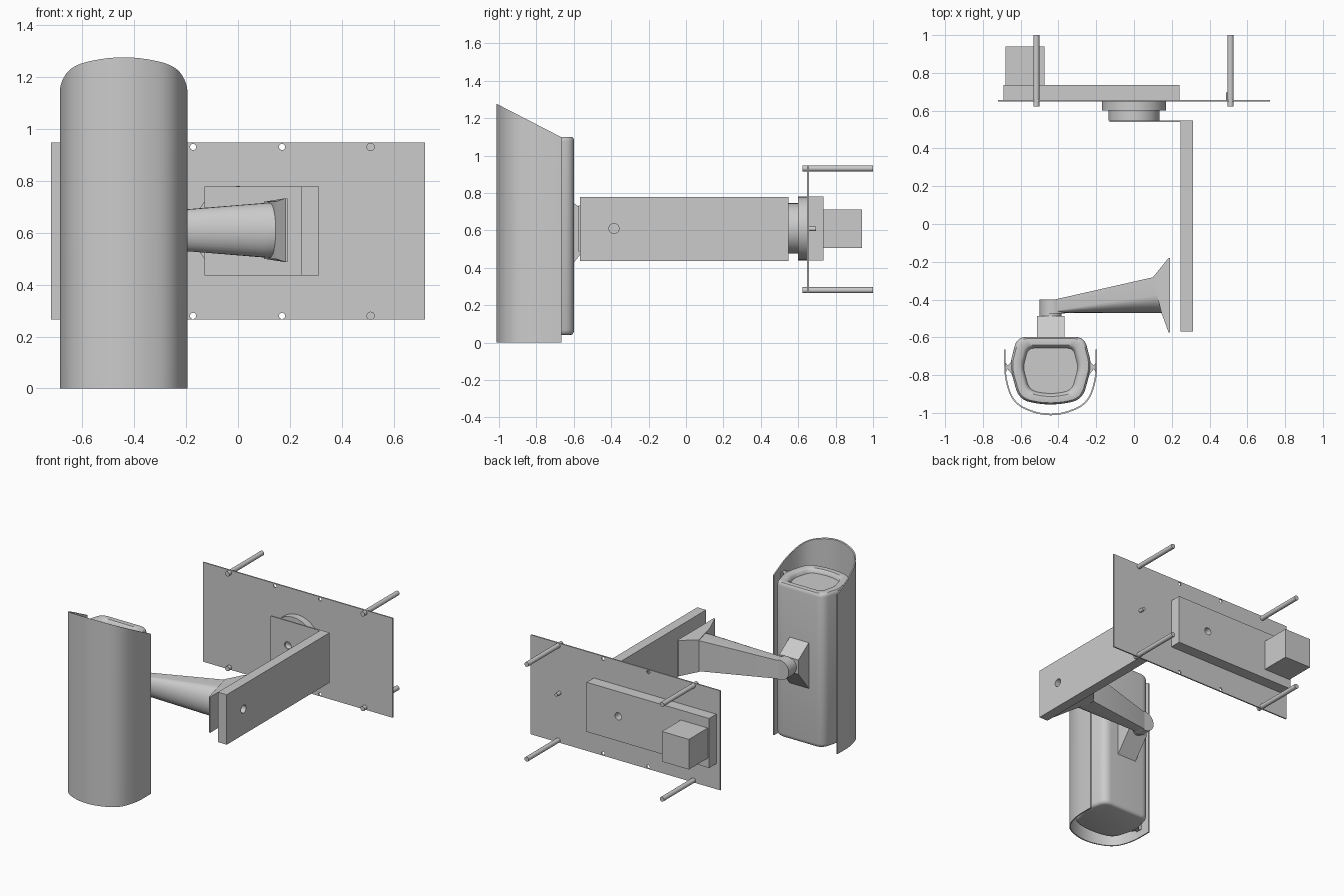
import bpy, math
from mathutils import Vector

if "Cube" in bpy.data.objects:
    bpy.data.objects.remove(bpy.data.objects["Cube"])

CX = -0.441   # camera centre in x
ZC = 0.61     # height of the pivot axis


def loft(name, rings, smooth=True):
    """Closed skin over rings of equal length, capped at both ends."""
    n = len(rings[0])
    verts = [v for r in rings for v in r]
    faces = [(k * n + i, k * n + (i + 1) % n, (k + 1) * n + (i + 1) % n, (k + 1) * n + i)
             for k in range(len(rings) - 1) for i in range(n)]
    faces += [tuple(range(n))[::-1], tuple(range(len(verts) - n, len(verts)))]
    me = bpy.data.meshes.new(name)
    me.from_pydata(verts, [], faces)
    ob = bpy.data.objects.new(name, me)
    bpy.context.collection.objects.link(ob)
    bpy.ops.object.select_all(action='DESELECT')
    ob.select_set(True)
    bpy.context.view_layer.objects.active = ob
    bpy.ops.object.mode_set(mode='EDIT')
    bpy.ops.mesh.select_all(action='SELECT')
    bpy.ops.mesh.normals_make_consistent(inside=False)
    bpy.ops.object.mode_set(mode='OBJECT')
    if smooth:
        bpy.ops.object.shade_smooth_by_angle(angle=math.radians(35))
    return ob


def box(name, x0, x1, y0, y1, z0, z1):
    ring = lambda z: [(x0, y0, z), (x1, y0, z), (x1, y1, z), (x0, y1, z)]
    return loft(name, [ring(z0), ring(z1)], False)


def cyl(name, axis, a, b, u, v, r, n=32):
    """Cylinder along x or y from a to b, centred on the other two axes."""
    circ = [(u + r * math.cos(t * math.tau / n), v + r * math.sin(t * math.tau / n)) for t in range(n)]
    put = (lambda s, p: (s, p[0], p[1])) if axis == 'x' else (lambda s, p: (p[0], s, p[1]))
    return loft(name, [[put(s, p) for p in circ] for s in (a, b)])


def cut(ob, *args):
    """Drill a round hole through an object."""
    c = cyl("hole_cutter", *args)
    c.hide_render = True
    m = ob.modifiers.new("hole", 'BOOLEAN')
    m.operation, m.object, m.solver = 'DIFFERENCE', c, 'EXACT'
    bpy.context.view_layer.objects.active = ob
    bpy.ops.object.modifier_apply(modifier=m.name)
    bpy.data.objects.remove(c)


def rounded(pts, closed=True, seg=8):
    """Round the corners of (x, y, radius) points."""
    out, n = [], len(pts)
    for i, (x, y, r) in enumerate(pts):
        p = Vector((x, y))
        if r == 0 or (not closed and i in (0, n - 1)):
            out.append(p)
            continue
        a = p + (Vector(pts[i - 1][:2]) - p).normalized() * r
        b = p + (Vector(pts[(i + 1) % n][:2]) - p).normalized() * r
        out += [a.lerp(p, t / seg).lerp(p.lerp(b, t / seg), t / seg) for t in range(seg + 1)]
    return out


# Back plate with four rods and four spare holes
plate = box("back_plate", -0.72, 0.72, 0.648, 0.657, 0.265, 0.948)
for z in (0.28, 0.931):
    for x in (-0.173, 0.17):
        cut(plate, 'y', 0.6, 0.7, x, z, 0.012, 16)
    for x in (-0.517, 0.511):
        cyl("mounting_rod", 'y', 0.622, 1.0, x, z, 0.016, 24)
cyl("plate_pin", 'y', 0.655, 0.695, 0.5, 0.608, 0.012, 16)

# Gearbox and motor behind the plate
gearbox = box("gearbox", -0.69, 0.24, 0.655, 0.735, 0.44, 0.78)
box("motor", -0.68, -0.475, 0.735, 0.94, 0.505, 0.712)

# Turntable bearing and its thin cover plate
bearing = cyl("bearing_outer", 'y', 0.6, 0.65, 0, ZC, 0.17, 48)
hub = cyl("bearing_inner", 'y', 0.548, 0.6, 0, ZC, 0.135, 48)
cover = box("swing_plate", -0.13, 0.312, 0.54, 0.549, 0.435, 0.778)
for part in (plate, gearbox, bearing, hub, cover):
    cut(part, 'y', 0.5, 0.8, 0, ZC, 0.025, 24)

# Swing arm
arm = box("swing_arm", 0.245, 0.312, -0.568, 0.545, 0.435, 0.778)
cut(arm, 'x', 0.2, 0.4, -0.385, ZC, 0.027, 24)

# Bracket flange, flaring towards the arm
def flange_ring(xf, xb, yf, yb, h):
    return [(xf, yf, ZC - h), (xf, yf, ZC + h), (xb, yb, ZC + h), (xb, yb, ZC - h)]
loft("bracket_flange", [flange_ring(0.191, 0.191, -0.574, -0.18, 0.123),
                        flange_ring(0.183, 0.183, -0.574, -0.18, 0.123),
                        flange_ring(0.145, 0.10, -0.47, -0.282, 0.11)], False)

# Tapered bracket arm: flat back, rounded front
def d_ring(x, yb, yf, h, d):
    ring = [(x, yb, ZC - h), (x, yb, ZC + h)]
    for i in range(17):
        t = math.pi * i / 16
        ring.append((x, yf + d - d * math.sin(t), ZC + h * math.cos(t)))
    return ring
loft("bracket_arm", [d_ring(0.148, -0.285, -0.471, 0.108, 0.10),
                     d_ring(0.10, -0.282, -0.471, 0.105, 0.09),
                     d_ring(-0.43, -0.402, -0.471, 0.062, 0.01)])
cyl("bracket_knuckle", 'y', -0.474, -0.401, -0.432, ZC, 0.068)
cyl("swivel_neck", 'y', -0.51, -0.47, CX, ZC, 0.058)

# Wedge joining the swivel to the housing
wedge = [(-0.61, 0.752), (-0.486, 0.668), (-0.486, 0.57), (-0.61, 0.415)]
loft("swivel_wedge", [[(x, y, z) for y, z in wedge] for x in (-0.514, -0.369)], False)

# Housing with rounded rims and recessed end window
half = [(0.178, -0.598, 0.05), (0.218, -0.75, 0.05), (0.168, -0.93, 0.06)]
outline = rounded(half + [(0, -0.966, 0.1)] + [(-x, y, r) for x, y, r in half[::-1]])
def body_ring(z, s):
    return [(CX + p.x * s, -0.778 + (p.y + 0.778) * s, z) for p in outline]
loft("camera_housing", [body_ring(z, s) for z, s in (
    (0.040, 0.90), (0.044, 0.95), (0.053, 0.985), (0.068, 1), (1.075, 1), (1.09, 0.985),
    (1.098, 0.95), (1.10, 0.90), (1.098, 0.76), (1.09, 0.71), (1.075, 0.68), (1.07, 0.67))])

# Side rails holding the sun shield
rail = [(0.19, -0.70), (0.214, -0.735), (0.228, -0.75), (0.236, -0.737), (0.244, -0.735),
        (0.244, -0.785), (0.236, -0.781), (0.228, -0.768), (0.214, -0.785), (0.19, -0.82)]
for s in (-1, 1):
    loft("shield_rail", [[(CX + s * x, y, z) for x, y in rail] for z in (0.05, 1.09)], False)

# Sun shield: thin curved shell with a sloping top
side = [(-0.246, -0.665, 0), (-0.246, -0.82, 0.07), (-0.198, -0.955, 0.07)]
path = rounded(side + [(0, -1.038, 0.13)] + [(-x, y, r) for x, y, r in side[::-1]], False)
inner = []
for i, p in enumerate(path):
    d = (path[min(i + 1, len(path) - 1)] - path[max(i - 1, 0)]).normalized()
    inner.append(p + Vector((-d.y, d.x)) * 0.008)
shell = path + inner[::-1]
loft("sun_shield", [[(CX + p.x, p.y, 0) for p in shell],
                    [(CX + p.x, p.y, 1.27 - 0.515 * (p.y + 1)) for p in shell]])
